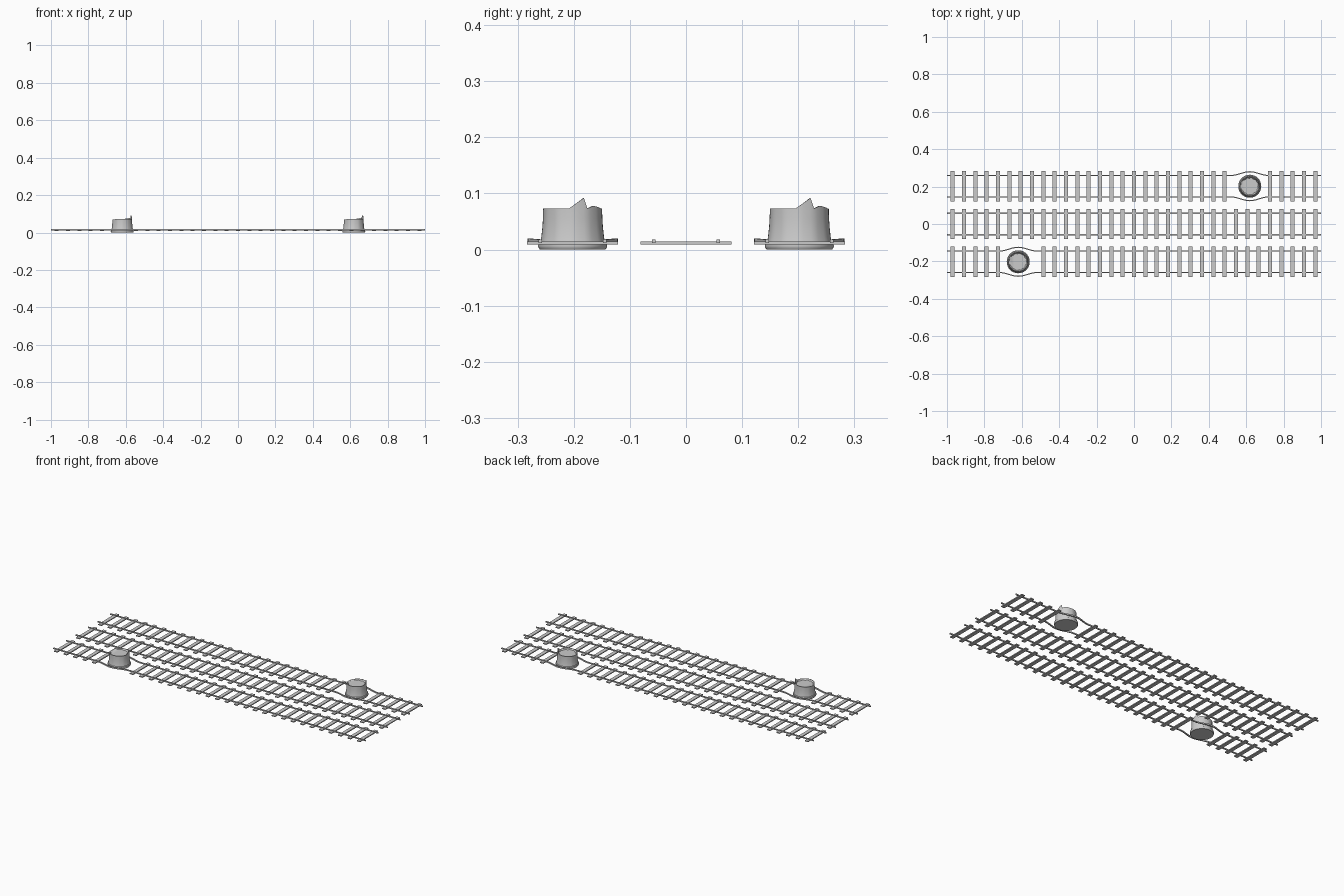
import bpy, bmesh, math, random

if "Cube" in bpy.data.objects:
    bpy.data.objects.remove(bpy.data.objects["Cube"])

random.seed(4)
TIES, STEP = 33, 2 / 33
GAUGE, TRACK_Y = 0.0575, 0.202
STUMP_X = 0.619


def finish(name, bm, smooth=False):
    bmesh.ops.recalc_face_normals(bm, faces=bm.faces)
    me = bpy.data.meshes.new(name)
    bm.to_mesh(me)
    bm.free()
    ob = bpy.data.objects.new(name, me)
    bpy.context.collection.objects.link(ob)
    if smooth:
        bpy.ops.object.select_all(action='DESELECT')
        ob.select_set(True)
        bpy.context.view_layer.objects.active = ob
        bpy.ops.object.shade_smooth_by_angle(angle=math.radians(35))
    return ob


def skin(bm, loops, closed=False):
    rings = [[bm.verts.new(p) for p in loop] for loop in loops]
    n = len(rings[0])
    for a, b in zip(rings, rings[1:]):
        for i in range(n):
            j = (i + 1) % n
            bm.faces.new((a[i], a[j], b[j], b[i]))
    bm.faces.new(rings[0])
    bm.faces.new(rings[-1])


# Sleepers: one row of boxes, leaving out those a stump grows through
def sleepers(name, y, gap=()):
    bm = bmesh.new()
    for k in range(TIES):
        if k in gap:
            continue
        x = -1 + (k + 0.5) * STEP
        x0, x1, y0, y1 = x - 0.0105, x + 0.0105, y - 0.081, y + 0.081
        skin(bm, [[(x0, y0, z), (x1, y0, z), (x1, y1, z), (x0, y1, z)]
                  for z in (0.009, 0.0145)])
    finish(name, bm)


# Rails: rectangular section swept along x, bent outward around a stump
def rails(name, y, stump=None):
    bm = bmesh.new()
    xs = [-1, 1]
    if stump is not None:
        xs[1:1] = [stump - 0.1 + 0.2 * i / 16 for i in range(17)]
    for side in (-1, 1):
        loops = []
        for x in xs:
            t = 0 if stump is None else max(0, 1 - abs(x - stump) / 0.1)
            bend = 0.5 - 0.5 * math.cos(math.pi * t)
            yc = y + side * (GAUGE + 0.02 * bend)
            top = 0.018 + 0.0016 * bend
            loops.append([(x, yc - 0.003, 0.0115), (x, yc + 0.003, 0.0115),
                          (x, yc + 0.003, top), (x, yc - 0.003, top)])
        skin(bm, loops)
    finish(name, bm)


# Splintered rim height by angle
RIM = [(-180, 0.069), (-90, 0.073), (-7.5, 0.073), (22.5, 0.092), (30, 0.073),
       (45, 0.078), (75, 0.073), (180, 0.069)]


def rim_height(a):
    for (a0, h0), (a1, h1) in zip(RIM, RIM[1:]):
        if a0 <= a <= a1:
            return h0 + (h1 - h0) * (a - a0) / (a1 - a0)
    return 0.07


# Stump: stepped foot, waisted bark wall, ragged rim around a cut top
def stump(name, cx, cy):
    bm = bmesh.new()
    n = 48
    profile = [(0.0585, 0), (0.0605, 0.003), (0.0615, 0.006), (0.0605, 0.0125),
               (0.057, 0.0145), (0.0555, 0.022), (0.0535, 0.04),
               (0.0525, 0.056), (0.0525, None), (0.0495, None), (0.047, 0.066)]
    loops = []
    for k, (r, z) in enumerate(profile):
        loop = []
        for i in range(n):
            deg = -180 + 360 * i / n
            a = math.radians(deg)
            rr = r
            zz = rim_height(deg) if z is None else z
            if k == 10:
                rr -= 0.003 * (i % 4 < 2) + random.uniform(0, 0.002)
            elif 4 <= k <= 7:
                rr += 0.0004 * math.cos(12 * a)
            loop.append((cx + rr * math.cos(a), cy + rr * math.sin(a), zz))
        loops.append(loop)
    skin(bm, loops)
    finish(name, bm, True)


sleepers("sleepers_middle", 0)
rails("rails_middle", 0)
for label, s, gap in (("back", 1, (25, 26, 27)), ("front", -1, (5, 6, 7))):
    sleepers("sleepers_" + label, s * TRACK_Y, gap)
    rails("rails_" + label, s * TRACK_Y, s * STUMP_X)
    stump("stump_" + label, s * STUMP_X, s * TRACK_Y)
